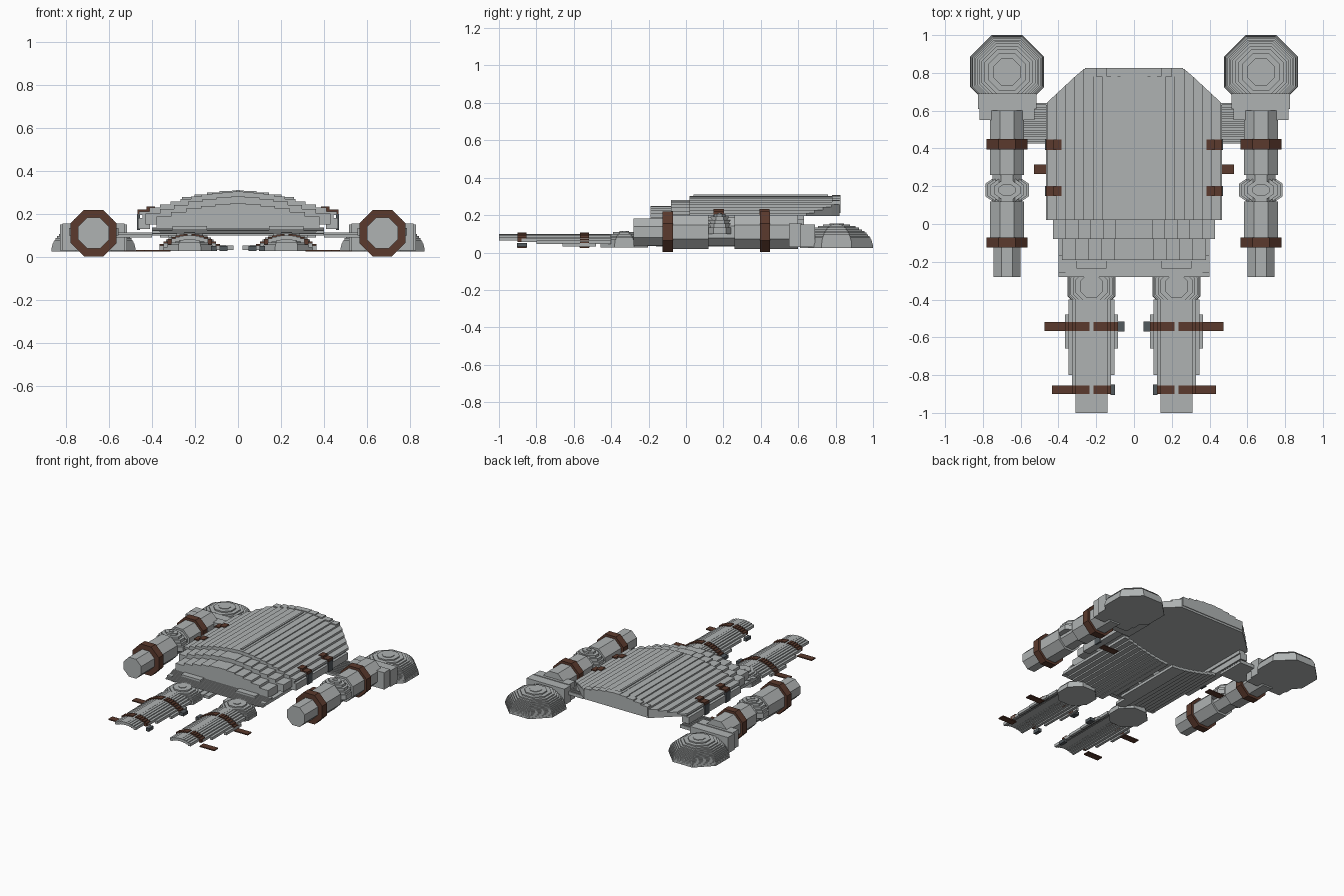
import bpy, bmesh, math
from mathutils import Matrix, Vector

if "Cube" in bpy.data.objects:
    bpy.data.objects.remove(bpy.data.objects["Cube"])


def material(name, rgb):
    m = bpy.data.materials.new(name)
    m.diffuse_color = (*rgb, 1)
    m.use_nodes = True
    m.node_tree.nodes["Principled BSDF"].inputs["Base Color"].default_value = m.diffuse_color
    return m


STEEL = material("steel grey", (0.43, 0.45, 0.45))
LEATHER = material("brown leather", (0.105, 0.042, 0.026))
BUCKLE = material("dark slate", (0.085, 0.10, 0.11))


def finish(name, bm, mat):
    bmesh.ops.recalc_face_normals(bm, faces=bm.faces)
    me = bpy.data.meshes.new(name)
    bm.to_mesh(me)
    bm.free()
    me.materials.append(mat)
    ob = bpy.data.objects.new(name, me)
    bpy.context.collection.objects.link(ob)


def box(bm, x0, x1, y0, y1, z0, z1):
    x0, x1 = sorted((x0, x1))
    m = Matrix.Translation(((x0 + x1) / 2, (y0 + y1) / 2, (z0 + z1) / 2))
    s = Matrix.Diagonal((x1 - x0, y1 - y0, z1 - z0, 1))
    return bmesh.ops.create_cube(bm, size=1, matrix=m @ s)["verts"]


def octagon(bm, center, axis, radius, length, squash=1.0):
    """Octagonal prism; radius is measured to the flats."""
    rot = Vector((0, 0, 1)).rotation_difference(Vector(axis)).to_matrix().to_4x4()
    m = (Matrix.Translation(center) @ rot @ Matrix.Diagonal((1, squash, 1, 1))
         @ Matrix.Rotation(math.pi / 8, 4, 'Z'))
    r = radius / math.cos(math.pi / 8)
    bmesh.ops.create_cone(bm, cap_ends=True, segments=8, radius1=r, radius2=r,
                          depth=length, matrix=m)


def tube(bm, x, z, radius, y0, y1):
    octagon(bm, (x, (y0 + y1) / 2, z), (0, 1, 0), radius, y1 - y0)


def dome(bm, x, y, z0, radius, height, steps):
    """Stepped octagonal dome."""
    h = height / steps
    for i in range(steps):
        r = radius * math.sqrt(1 - (i / steps) ** 2)
        octagon(bm, (x, y, z0 + h * (i + 0.5)), (0, 0, 1), r, h)
    octagon(bm, (x, y, z0 + height), (0, 0, 1), radius * 0.2, 0.008)


# ---- Chest: long slats following a shallow arch, chamfered at the shoulders
def arch(x):
    return 0.31 - 0.10 * (abs(x) / 0.46) ** 1.7


def slats(bm, half, count, y0, back, drop, bottom):
    w = 2 * half / count
    for i in range(count):
        x = -half + w * (i + 0.5)
        for v in box(bm, x - w / 2, x + w / 2, y0, 0.9, bottom, arch(x) - drop):
            if v.co.y > 0.8:
                v.co.y = back(abs(v.co.x))


def shoulder_line(x):
    return 0.82 - max(0, x - 0.27) * 0.93


bm = bmesh.new()
slats(bm, 0.46, 19, 0.02, shoulder_line, 0.007, 0.195)
box(bm, -0.007, 0.007, 0.04, 0.76, 0.30, 0.31)
slats(bm, 0.26, 9, 0.78, lambda x: 0.825, 0.002, 0.21)
finish("chest_plate", bm, STEEL)

bm = bmesh.new()
slats(bm, 0.43, 13, -0.08, lambda x: 0.06, 0.03, 0.15)
slats(bm, 0.38, 11, -0.19, lambda x: -0.07, 0.06, 0.13)
finish("belly_plates", bm, STEEL)

bm = bmesh.new()
for s in (-1, 1):
    box(bm, s * 0.41, s * 0.465, 0.02, 0.63, 0.13, 0.18)
    box(bm, s * 0.40, s * 0.445, 0.02, 0.63, 0.17, 0.205)
finish("chest_side_flange", bm, STEEL)

# ---- Waist skirt: fine shallow stairs
bm = bmesh.new()
for i in range(9):
    y = -0.28 + 0.0105 * i
    box(bm, -0.40, 0.40, y, y + 0.0305, 0.10 + 0.0035 * i, 0.108 + 0.0035 * i)
for s in (-1, 1):
    box(bm, s * 0.145, s * 0.305, -0.235, -0.19, 0.125, 0.143)
finish("waist_skirt", bm, STEEL)

# ---- Back shell: two ribbed halves sinking towards the centre line
bm = bmesh.new()
for s in (-1, 1):
    for i in range(10):
        x = 0.02 + 0.038 * i
        z = 0.032 + 0.07 * (i / 9) ** 1.5
        y0 = -0.16 if i == 0 else -0.27 + 0.01 * (i % 2)
        box(bm, s * x, s * (x + 0.038), y0, 0.38, z, z + 0.02)
finish("back_shell", bm, STEEL)

# ---- Chest straps and buckles
leather, buckles = bmesh.new(), bmesh.new()
for s in (-1, 1):
    for y in (0.42, 0.175):
        h = 0.027
        for x0, x1 in ((0.385, 0.425), (0.425, 0.467)):
            box(leather, s * x0, s * x1, y - h, y + h, 0.20, arch(x0 + 0.01))
        box(buckles, s * 0.455, s * 0.47, y - h, y + h, 0.125, 0.20)
    box(leather, s * 0.40, s * 0.53, 0.265, 0.315, 0.024, 0.03)
finish("chest_straps", leather, LEATHER)
finish("chest_buckles", buckles, BUCKLE)

# ---- Shoulder joints: fine ribs between chest and arms
bm = bmesh.new()
for s in (-1, 1):
    for i in range(18):
        y = 0.425 + i * 0.012
        box(bm, s * 0.40, s * 0.60, y, y + 0.012, 0.09, 0.106 + 0.008 * (i % 2))
finish("shoulder_joints", bm, STEEL)

# ---- Arms: octagonal sleeves, elbow caps, shoulder domes
AX, AZ = 0.672, 0.11
for side, s in (("left", -1), ("right", 1)):
    x = s * AX
    bm = bmesh.new()
    tube(bm, x, AZ, 0.072, -0.28, -0.06)
    tube(bm, x, AZ, 0.09, -0.09, 0.12)
    tube(bm, x, AZ, 0.076, 0.10, 0.36)
    tube(bm, x, AZ, 0.09, 0.26, 0.60)
    finish(side + "_arm_sleeve", bm, STEEL)

    # elbow: flattened octagonal stack rising to a small boss
    bm = bmesh.new()
    for r, z0, z1 in ((0.115, 0.10, 0.135), (0.104, 0.135, 0.155), (0.09, 0.155, 0.175),
                      (0.07, 0.175, 0.192), (0.045, 0.192, 0.206), (0.018, 0.206, 0.212)):
        octagon(bm, (x, 0.18, (z0 + z1) / 2), (0, 0, 1), r, z1 - z0, 0.7)
    finish(side + "_elbow_cap", bm, STEEL)

    bm = bmesh.new()
    for y in (-0.0975, 0.4225):
        tube(bm, x, AZ, 0.108, y - 0.027, y + 0.027)
    finish(side + "_arm_straps", bm, LEATHER)

    bm = bmesh.new()
    box(bm, x - 0.155, x + 0.155, 0.61, 0.69, 0.03, 0.15)
    box(bm, x - 0.145, x + 0.145, 0.55, 0.62, 0.03, 0.155)
    finish(side + "_shoulder_collar", bm, STEEL)

    bm = bmesh.new()
    dome(bm, x, 0.805, 0.025, 0.195, 0.126, 14)
    finish(side + "_shoulder_dome", bm, STEEL)

# ---- Legs: ribbed shin shells, knee domes, straps
LX = 0.225


def shin(d):
    return 0.10 - 0.055 * (abs(d) / 0.14) ** 2


for side, s in (("left", -1), ("right", 1)):
    x = s * LX
    bm = bmesh.new()
    n, w = 15, 0.0188
    for i in range(n):
        d = (i - n // 2) * w
        a = abs(d)
        y0 = -1.0 if a < 0.085 else -0.88 if a < 0.10 else -0.80 if a < 0.12 else -0.66
        y1 = -0.40 if a < 0.12 else -0.48
        z = shin(d)
        box(bm, x + d - w / 2, x + d + w / 2, y0, y1, z - 0.02, z)
    finish(side + "_shin_guard", bm, STEEL)

    bm = bmesh.new()
    dome(bm, x, -0.33, 0.028, 0.127, 0.082, 8)
    finish(side + "_knee_cap", bm, STEEL)

    leather, buckles = bmesh.new(), bmesh.new()
    for y, inner, edge, tail in ((-0.5425, 0.175, 0.14, 0.25), (-0.8775, 0.125, 0.10, 0.21)):
        h = 0.0235
        for k in range(n):
            d = (k - n // 2) * w
            if k == n // 2 or abs(d) > edge:
                continue
            z = shin(d)
            box(leather, x + d - w / 2, x + d + w / 2, y - h, y + h, z - 0.018, z + 0.007)
        # loose strap end on the outer side, buckle on the inner side
        box(leather, x + s * (edge - 0.01), x + s * tail, y - h, y + h, 0.024, 0.032)
        box(buckles, x - s * edge, x - s * inner, y - h - 0.003, y + h + 0.003, 0.026, 0.05)
    finish(side + "_leg_straps", leather, LEATHER)
    finish(side + "_leg_buckles", buckles, BUCKLE)
